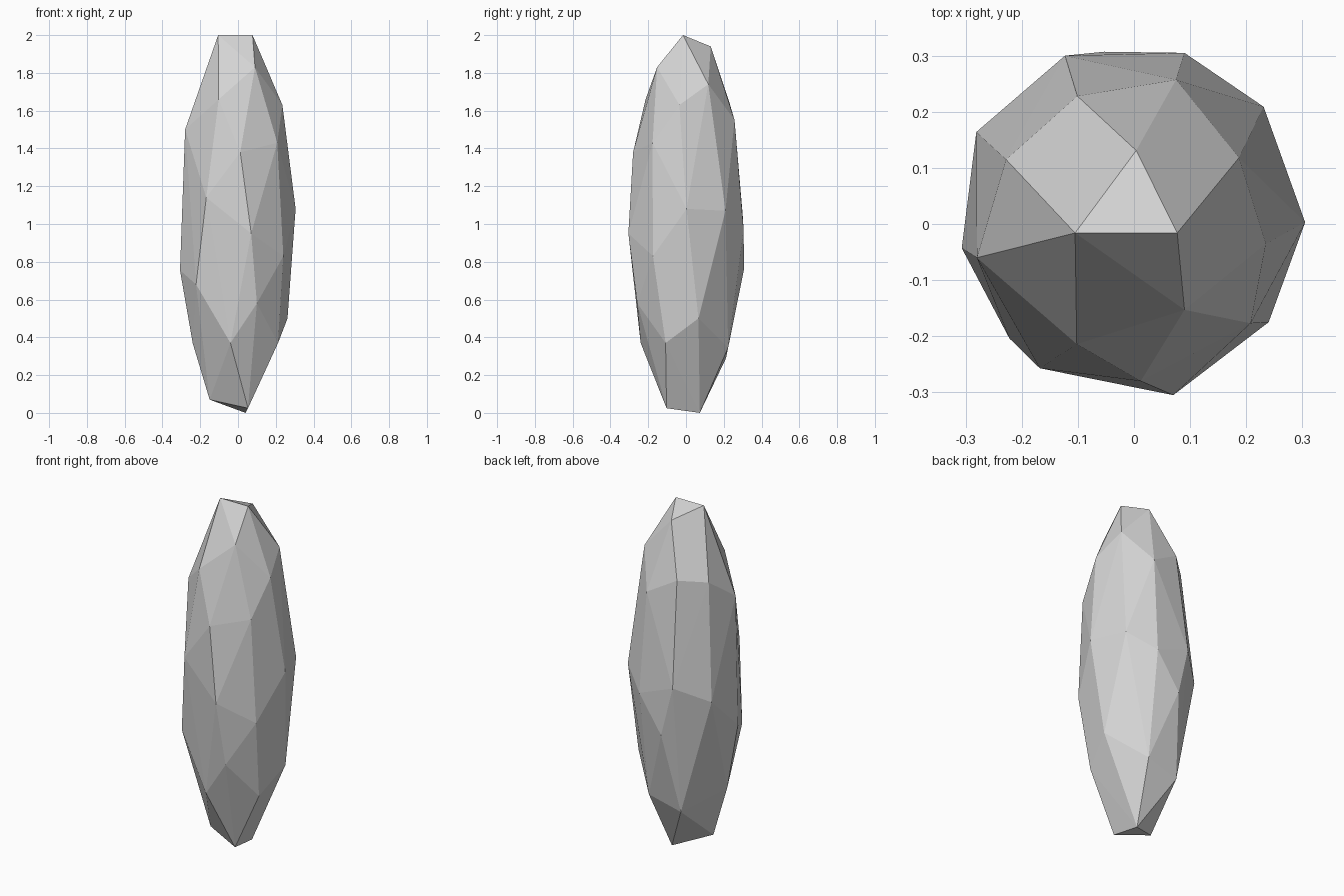
import bpy
import bmesh

# Remove the default object
default_cube = bpy.data.objects.get("Cube")
if default_cube:
    bpy.data.objects.remove(default_cube, do_unlink=True)


def make_material(name, color):
    """One flat colour, shown in the viewport and in a render."""
    material = bpy.data.materials.new(name)
    material.use_nodes = True
    material.diffuse_color = color
    shader = material.node_tree.nodes["Principled BSDF"]
    shader.inputs["Base Color"].default_value = color
    shader.inputs["Roughness"].default_value = .8
    return material


def make_faceted_stone(name, corner_rings, material):
    """Stretch flat facets over the corner points of a convex stone."""
    mesh = bpy.data.meshes.new(name)
    bm = bmesh.new()
    for ring in corner_rings:
        for corner in ring:
            bm.verts.new(corner)
    hull = bmesh.ops.convex_hull(bm, input=bm.verts)
    # Drop any corner that fell inside the shell
    loose = [item for item in hull["geom_interior"]
             if isinstance(item, bmesh.types.BMVert)]
    bmesh.ops.delete(bm, geom=loose, context="VERTS")
    bmesh.ops.recalc_face_normals(bm, faces=bm.faces)
    for face in bm.faces:
        face.smooth = False
    bm.to_mesh(mesh)
    bm.free()
    mesh.materials.append(material)
    stone = bpy.data.objects.new(name, mesh)
    bpy.context.collection.objects.link(stone)
    return stone


# Tip facet and the corner just below it
crown = [
    (-.105, -.016, 2), (.077, -.016, 2), (.004, .131, 1.94),
    (.09, -.153, 1.83),
]

# Upper slope
shoulder = [
    (.187, .118, 1.74), (-.102, -.214, 1.66), (.235, -.035, 1.63),
    (-.101, .228, 1.65), (-.228, .115, 1.63), (.075, .257, 1.55),
    (-.28, -.06, 1.5), (.208, -.177, 1.43), (.012, -.28, 1.38),
]

# Widest part
belt = [
    (-.168, -.257, 1.14), (.305, .003, 1.08), (.231, .209, 1.07),
    (-.123, .3, 1.05), (.09, .305, .97), (-.281, .164, .96),
    (.07, -.305, .95), (.24, -.175, .83), (-.053, .307, .76),
    (-.307, -.043, .755),
]

# Lower slope
skirt = [
    (-.222, -.204, .68), (.1, -.258, .58), (.262, .066, .5),
    (-.04, -.24, .37), (-.24, -.04, .37), (.212, -.108, .37),
    (.085, .223, .345), (-.115, .212, .29),
]

# Bottom facet
foot = [(-.15, -.04, .07), (.053, -.103, .025), (.04, .073, 0)]

stone_grey = make_material("stone grey", (.65, .65, .65, 1))
make_faceted_stone("faceted_stone",
                   [crown, shoulder, belt, skirt, foot], stone_grey)
